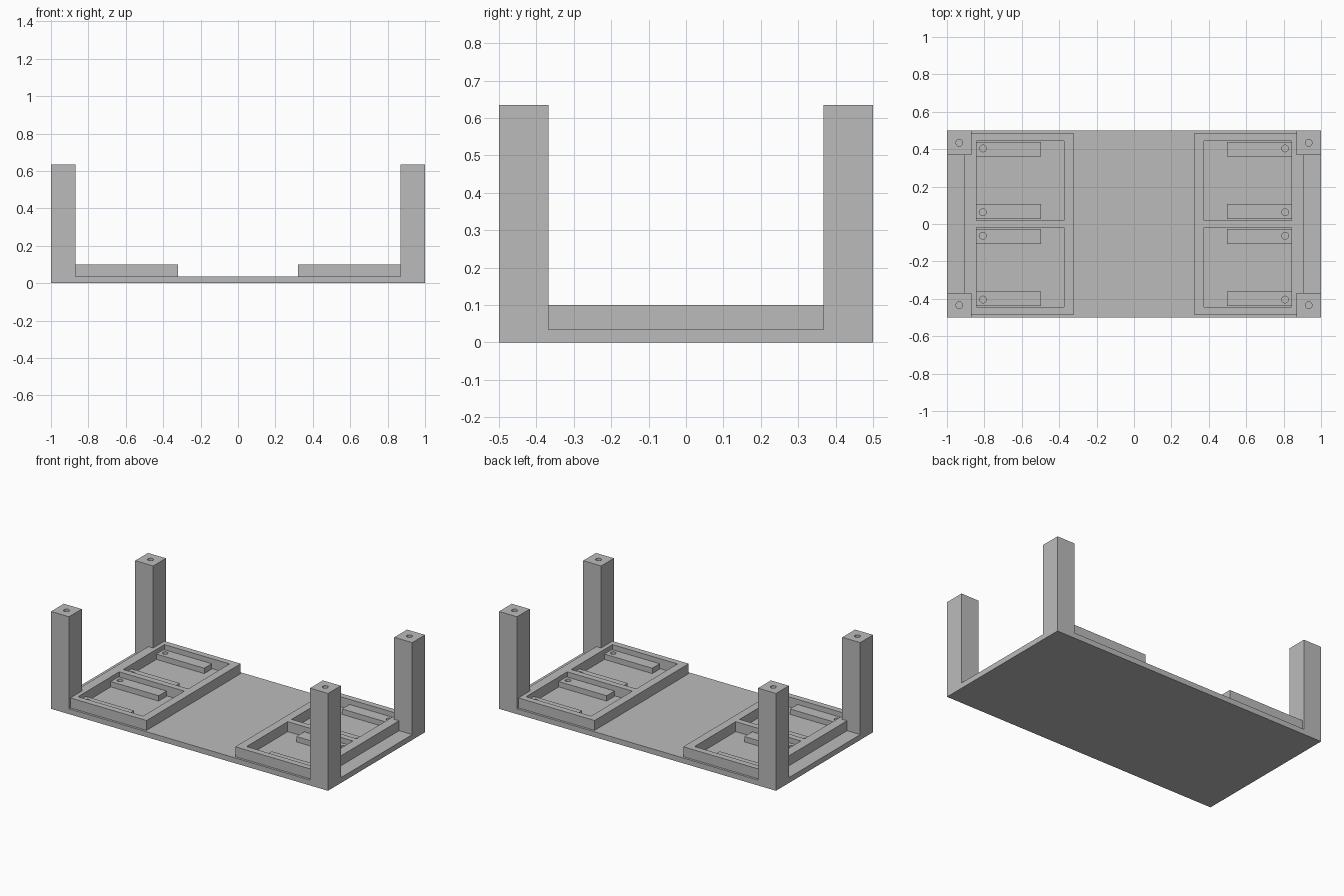
import bpy, bmesh

if "Cube" in bpy.data.objects:
    bpy.data.objects.remove(bpy.data.objects["Cube"])

grey = bpy.data.materials.new("plain grey")
grey.diffuse_color = (0.5, 0.5, 0.5, 1)
grey.use_nodes = True
grey.node_tree.nodes["Principled BSDF"].inputs["Base Color"].default_value = grey.diffuse_color

SLAB = 0.035          # slab thickness
FRAME_TOP = 0.10
RAIL_TOP = 0.07
LEG_TOP = 0.635


def prism(name, outline, z0, z1):
    """Extrude a flat outline between two heights."""
    bm = bmesh.new()
    face = bm.faces.new([bm.verts.new((x, y, z0)) for x, y in outline])
    ext = bmesh.ops.extrude_face_region(bm, geom=[face])
    for v in ext["geom"]:
        if isinstance(v, bmesh.types.BMVert):
            v.co.z = z1
    bmesh.ops.recalc_face_normals(bm, faces=bm.faces)
    mesh = bpy.data.meshes.new(name)
    bm.to_mesh(mesh)
    bm.free()
    mesh.materials.append(grey)
    ob = bpy.data.objects.new(name, mesh)
    bpy.context.collection.objects.link(ob)
    return ob


def box(name, x0, x1, y0, y1, z0, z1):
    return prism(name, [(x0, y0), (x1, y0), (x1, y1), (x0, y1)], z0, z1)


def drill(x, y, z0, z1):
    """Round cutter for a screw hole."""
    bpy.ops.mesh.primitive_cylinder_add(vertices=32, radius=0.018, depth=z1 - z0,
                                        location=(x, y, (z0 + z1) / 2))
    ob = bpy.context.object
    ob.data.materials.append(grey)
    return ob


def cut(ob, cutters):
    """Subtract the cutters, then remove them."""
    for c in cutters:
        mod = ob.modifiers.new("cut", 'BOOLEAN')
        mod.operation, mod.solver, mod.object = 'DIFFERENCE', 'EXACT', c
    bpy.context.view_layer.update()
    deps = bpy.context.evaluated_depsgraph_get()
    mesh = bpy.data.meshes.new_from_object(ob.evaluated_get(deps))
    ob.modifiers.clear()
    ob.data = mesh
    for c in cutters:
        bpy.data.objects.remove(c)


# Base slab
box("base_slab", -1, 1, -0.5, 0.5, 0, SLAB)

for sx, side in ((-1, "left"), (1, "right")):
    # Raised frame, notched round the legs, with two pockets
    half = [(0.32, 0.485), (0.87, 0.485), (0.87, 0.368), (0.905, 0.368)]
    outline = half + [(x, -y) for x, y in reversed(half)]
    frame = prism(side + "_frame", [(sx * x, y) for x, y in outline], SLAB, FRAME_TOP)
    cut(frame, [box("pocket", sx * 0.373, sx * 0.843, sy * 0.02, sy * 0.445, 0, 0.2)
                for sy in (-1, 1)])

    for sy, end in ((-1, "front"), (1, "back")):
        # Corner leg with a blind hole in its top
        leg = box(f"{end}_{side}_leg", sx * 0.87, sx, sy * 0.368, sy * 0.5, SLAB, LEG_TOP)
        cut(leg, [drill(sx * 0.934, sy * 0.434, LEG_TOP - 0.1, LEG_TOP + 0.05)])

        # Two drilled rails in each pocket
        for place, y0, y1 in (("inner", 0.027, 0.108), ("outer", 0.362, 0.439)):
            rail = box(f"{end}_{side}_{place}_rail", sx * 0.497, sx * 0.843,
                       sy * y0, sy * y1, SLAB, RAIL_TOP)
            cut(rail, [drill(sx * 0.808, sy * (0.063 if place == "inner" else 0.404),
                             0, 0.2)])
